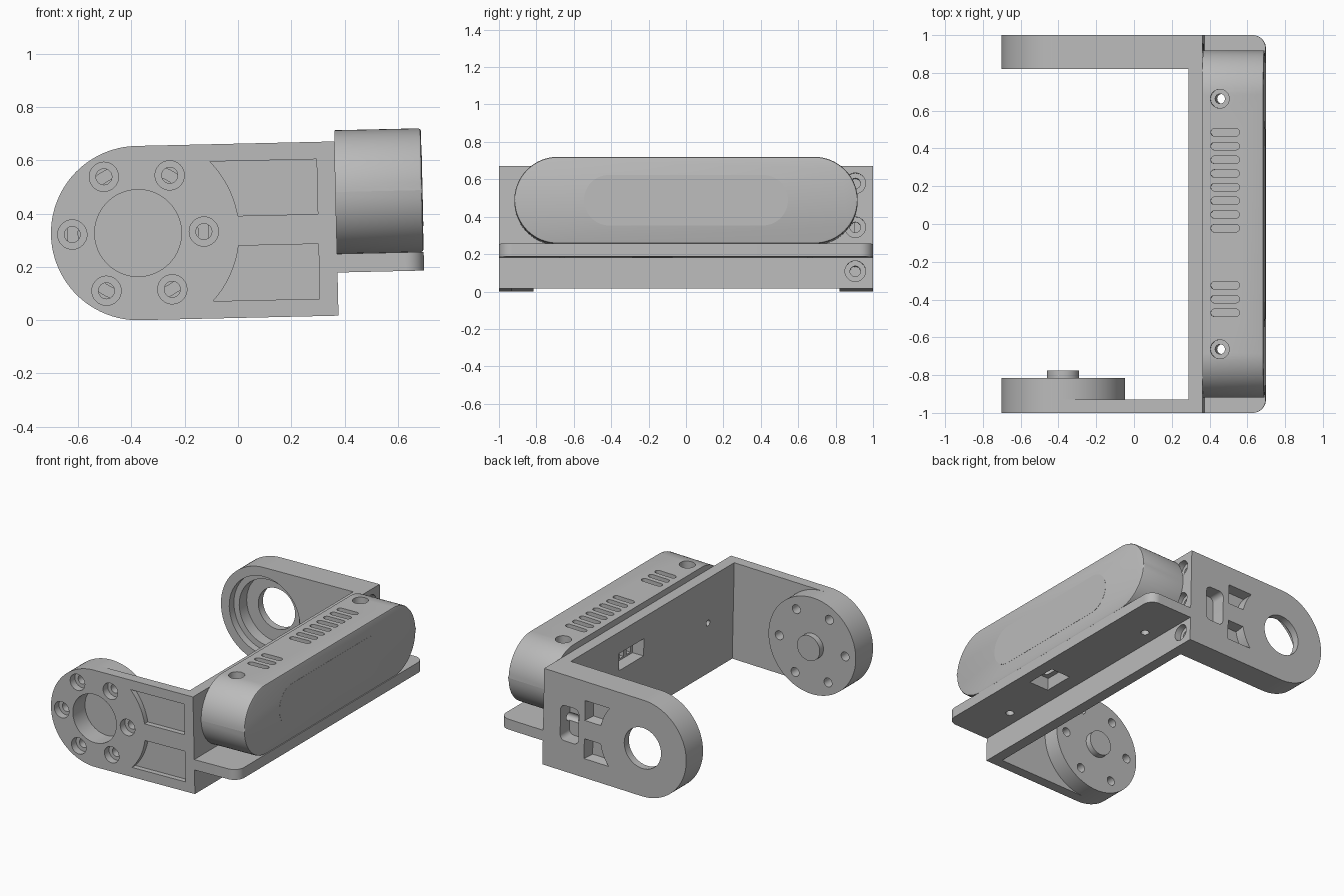
import bpy, bmesh, math
from mathutils import Matrix, Vector

cube = bpy.data.objects.get("Cube")
if cube:
    bpy.data.objects.remove(cube, do_unlink=True)

grey = bpy.data.materials.new("plain grey")
grey.use_nodes = True
colour = (0.5, 0.5, 0.5, 1)
grey.diffuse_color = colour
grey.node_tree.nodes["Principled BSDF"].inputs["Base Color"].default_value = colour

# Local frame: origin at the hinge axis, x along the arms, z up
R = 0.327
WALL_IN, WALL_OUT = 0.672, 0.745
FRONT = 1.07
SHELF_LOW, SHELF_TOP = -0.165, -0.095
CAM_R = 0.232
CAM_Z = SHELF_TOP + CAM_R
PLACE = Matrix.Translation((-0.375, 0, R)) @ Matrix.Rotation(math.radians(-1.3), 4, 'Y')


# Profiles
def circle(cx, cy, r, n=64):
    return [(cx + r * math.cos(i * math.tau / n), cy + r * math.sin(i * math.tau / n)) for i in range(n)]


def rounded(x0, x1, y0, y1, r, n=12):
    pts = []
    corners = ((x1 - r, y1 - r), (x0 + r, y1 - r), (x0 + r, y0 + r), (x1 - r, y0 + r))
    for k, (cx, cy) in enumerate(corners):
        for i in range(n + 1):
            a = (k + i / n) * math.pi / 2
            pts.append((cx + r * math.cos(a), cy + r * math.sin(a)))
    return pts


def box(x0, x1, y0, y1):
    return [(x0, y0), (x1, y0), (x1, y1), (x0, y1)]


def arc_panel(r, right, z0, z1, n=16):
    """Panel whose left side follows a circle about the hinge."""
    heights = [z0 + (z1 - z0) * i / n for i in range(n + 1)]
    return [(math.sqrt(r * r - z * z), z) for z in heights] + [(right, z1), (right, z0)]


def arm_profile(n=48):
    arc = [math.pi / 2 + math.pi * i / n for i in range(n + 1)]
    return [(R * math.cos(a), R * math.sin(a)) for a in arc] + [(WALL_OUT, -R), (WALL_OUT, R)]


# Extrude a profile along an axis from a to b
def prism(name, pts, axis, a, b, bevel=0, taper=1):
    place = {'x': lambda p, d: (d, p[0], p[1]),
             'y': lambda p, d: (p[0], d, p[1]),
             'z': lambda p, d: (p[0], p[1], d)}[axis]
    mid = sum((Vector(p) for p in pts), Vector((0, 0))) / len(pts)
    bm = bmesh.new()
    lo = [bm.verts.new(place(p, a)) for p in pts]
    hi = [bm.verts.new(place(mid + (Vector(p) - mid) * taper, b)) for p in pts]
    bm.faces.new(lo)
    cap = bm.faces.new(hi)
    for i in range(len(pts)):
        j = (i + 1) % len(pts)
        bm.faces.new((lo[i], lo[j], hi[j], hi[i]))
    bmesh.ops.recalc_face_normals(bm, faces=bm.faces)
    if bevel:
        bmesh.ops.bevel(bm, geom=list(cap.edges), offset=bevel, segments=2, profile=0.5, affect='EDGES')
    me = bpy.data.meshes.new(name)
    bm.to_mesh(me)
    bm.free()
    ob = bpy.data.objects.new(name, me)
    bpy.context.scene.collection.objects.link(ob)
    me.materials.append(grey)
    return ob


def cutter(*args, **kw):
    ob = prism("cutter", *args, **kw)
    ob.hide_render = True
    return ob


# Main parts
front_arm = prism("front_arm", arm_profile(), 'y', -1, -0.93)
front_disc = prism("front_disc", circle(0, 0, R, 96), 'y', -0.93, -0.815)
front_boss = prism("front_boss", circle(0, 0, 0.085), 'y', -0.815, -0.775)
rear_arm = prism("rear_arm", arm_profile(), 'y', 0.82, 1)
wall = prism("back_wall", box(-0.93, 0.82, -R, R), 'x', WALL_IN, WALL_OUT)
shelf_pts = [p for p in rounded(WALL_OUT, FRONT, -1, 1, 0.07) if p[0] > WALL_OUT + 0.1]
shelf_pts += [(WALL_OUT, 1), (WALL_OUT, -1)]
shelf_pts.sort(key=lambda p: math.atan2(p[1], p[0] - WALL_OUT - 0.1))
shelf = prism("shelf", shelf_pts, 'z', SHELF_LOW, SHELF_TOP)
body = prism("sensor_body", rounded(-0.918, 0.918, SHELF_TOP, SHELF_TOP + 2 * CAM_R, CAM_R, 24),
             'x', WALL_OUT, FRONT, bevel=0.01)
window = prism("sensor_window", rounded(-0.545, 0.545, CAM_Z - 0.135, CAM_Z + 0.135, 0.134),
               'x', FRONT, FRONT + 0.001)

cuts = {ob: [] for ob in (front_arm, front_disc, rear_arm, wall, shelf, body)}


def cut(parts, *args, **kw):
    c = cutter(*args, **kw)
    for p in parts:
        cuts[p].append(c)


# Front hinge: centre recess, ring of screw holes, two shallow panels
cut((front_arm, front_disc), circle(0, 0, 0.163), 'y', -1.1, -0.87)
for k in range(6):
    a = k * math.pi / 3
    cx, cz = 0.247 * math.cos(a), 0.247 * math.sin(a)
    cut((front_arm,), circle(cx, cz, 0.055, 32), 'y', -1.1, -0.95)
    cut((front_arm, front_disc), circle(cx, cz, 0.03, 24), 'y', -1.1, -0.7)
for z0, z1 in ((0.056, 0.262), (-0.262, -0.056)):
    cut((front_arm,), arc_panel(0.38, 0.676, z0, z1), 'y', -1.1, -0.965)

# Rear hinge: stepped bearing seat on the inside, through hole, outer pockets
for r, depth in ((0.265, 0.87), (0.225, 0.95), (0.138, 1.1)):
    cut((rear_arm,), circle(0, 0, r), 'y', 0.7, depth)
for z0, z1 in ((0.06, 0.2), (-0.2, -0.06)):
    cut((rear_arm,), arc_panel(0.32, 0.44, z0, z1), 'y', 1.02, 0.93, taper=0.85)
cut((rear_arm,), rounded(0.48, 0.617, -0.12, 0.12, 0.035), 'y', 1.1, 0.9)
for z in (0.235, 0, -0.235):
    cut((rear_arm,), circle(0.905, z, 0.055, 32), 'x', 0.9, 0.70)
    cut((rear_arm,), circle(0.905, z, 0.028, 24), 'x', 0.9, 0.55)

# Wall: cable window, two small fixing holes, ports behind it
cut((wall,), box(0.03, 0.3, 0.06, 0.18), 'x', WALL_IN - 0.01, WALL_OUT + 0.01, taper=0.85)
for y in (0.09, 0.165, 0.24):
    cut((body,), box(y - 0.02, y + 0.02, 0.08, 0.16), 'x', 0.7, 0.8)
for y in (-0.66, 0.66):
    cut((wall,), circle(y, 0.02, 0.02, 24), 'x', 0.6, 0.9)

# Vertical screws through the sensor and the shelf
TOP = SHELF_TOP + 2 * CAM_R
for y in (-0.663, 0.663):
    cut((body,), circle(0.838, y, 0.05, 32), 'z', TOP + 0.1, TOP - 0.06)
    cut((body, shelf), circle(0.838, y, 0.026, 24), 'z', TOP + 0.1, -0.3)

# Vent slots on the sensor top
pitch = 0.0725
for y in [0.485 - pitch * i for i in range(8)] + [-0.325 - pitch * i for i in range(3)]:
    cut((body,), rounded(0.79, 0.942, y - 0.02, y + 0.02, 0.0199, 6), 'z', TOP + 0.1, TOP - 0.05)

# Connector opening under the shelf
cut((shelf,), box(0.84, 0.99, -0.29, -0.07), 'z', SHELF_LOW - 0.01, SHELF_TOP + 0.01, taper=0.75)
cut((body,), rounded(0.89, 0.94, -0.24, -0.12, 0.024, 6), 'z', SHELF_TOP - 0.05, SHELF_TOP + 0.06)

# Apply the cuts and drop the cutters
for ob, tools in cuts.items():
    for t in tools:
        m = ob.modifiers.new("cut", 'BOOLEAN')
        m.operation, m.solver, m.object = 'DIFFERENCE', 'EXACT', t
    bpy.context.view_layer.update()
    done = bpy.data.meshes.new_from_object(ob.evaluated_get(bpy.context.evaluated_depsgraph_get()))
    ob.modifiers.clear()
    ob.data = done
for t in {t for tools in cuts.values() for t in tools}:
    bpy.data.objects.remove(t, do_unlink=True)

# Tilt into place and shade
for ob in [front_boss, window, *cuts]:
    ob.data.transform(PLACE)
    bpy.ops.object.select_all(action='DESELECT')
    ob.select_set(True)
    bpy.context.view_layer.objects.active = ob
    bpy.ops.object.shade_smooth_by_angle(angle=math.radians(30))
